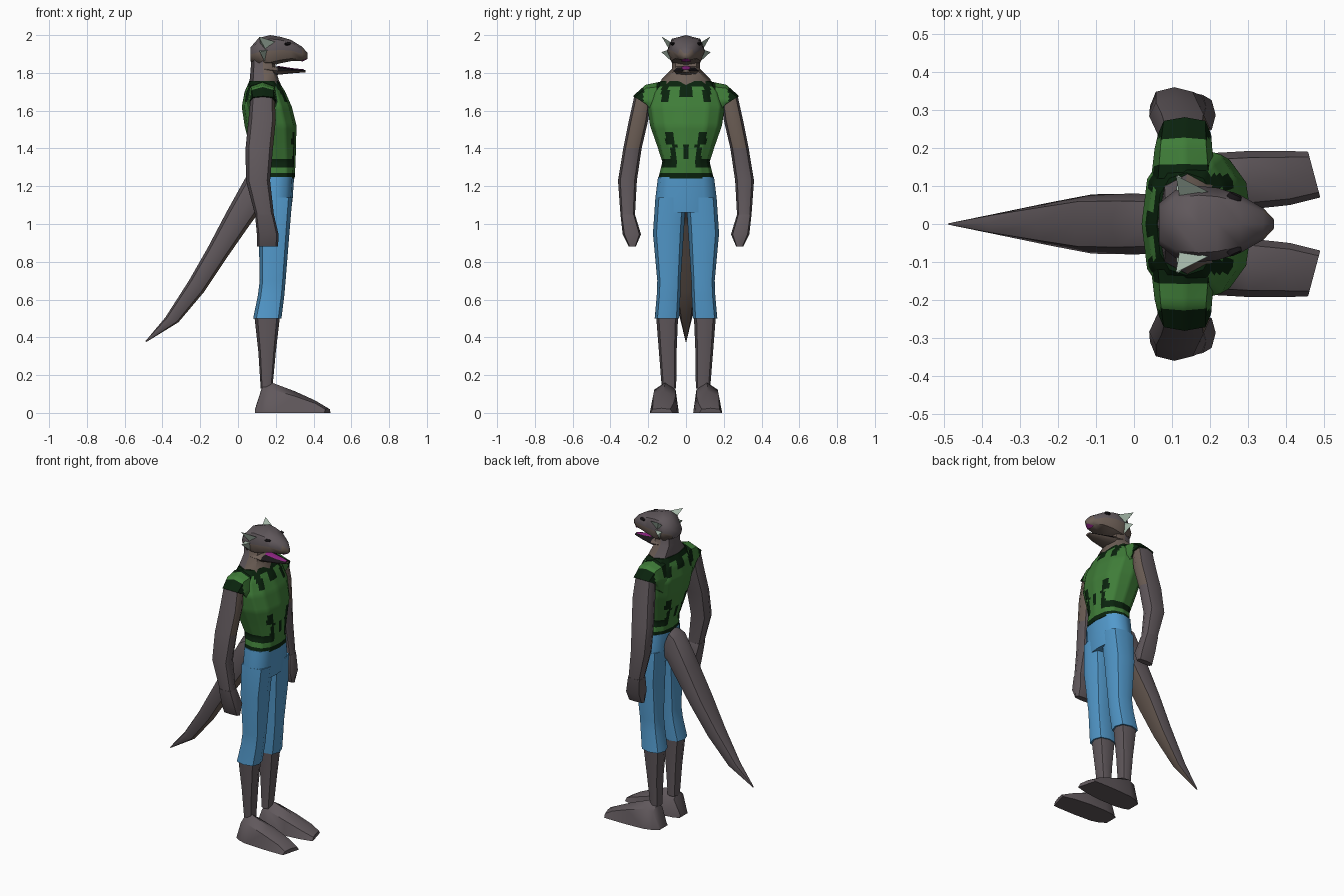
import bpy, bmesh, math
from mathutils import Vector

if "Cube" in bpy.data.objects:
    bpy.data.objects.remove(bpy.data.objects["Cube"])


def material(name, rgb):
    m = bpy.data.materials.new(name)
    m.diffuse_color = (*rgb, 1)
    m.use_nodes = True
    m.node_tree.nodes["Principled BSDF"].inputs["Base Color"].default_value = m.diffuse_color
    return m


GREY = material("grey_hide", (0.118, 0.098, 0.107))
BROWN = material("brown_hide", (0.15, 0.112, 0.092))
GREEN = material("shirt_green", (0.05, 0.205, 0.04))
DARK = material("dark_green", (0.003, 0.016, 0.004))
BLUE = material("denim_blue", (0.085, 0.32, 0.60))
PALE = material("pale_fin", (0.36, 0.46, 0.38))
PINK = material("mouth_magenta", (0.30, 0.02, 0.25))
BLACK = material("eye_black", (0.01, 0.008, 0.01))


def finish(name, bm, mats, rule=None, mirror=False):
    bmesh.ops.recalc_face_normals(bm, faces=bm.faces)
    bm.normal_update()
    if rule:
        for f in bm.faces:
            f.material_index = int(rule(f.calc_center_median(), f.normal))
    me = bpy.data.meshes.new(name)
    bm.to_mesh(me)
    bm.free()
    for m in mats:
        me.materials.append(m)
    ob = bpy.data.objects.new(name, me)
    bpy.context.collection.objects.link(ob)
    bpy.ops.object.select_all(action='DESELECT')
    ob.select_set(True)
    bpy.context.view_layer.objects.active = ob
    bpy.ops.object.shade_smooth_by_angle(angle=math.radians(50))
    if mirror:
        mod = ob.modifiers.new("mirror", 'MIRROR')
        mod.use_axis = (False, True, False)
        mod.use_clip = False
        mod.use_mirror_merge = False
    return ob


def loft(name, rings, mats, n=8, p=0.8, cuts=0, floor=False, rule=None, mirror=False):
    """Skin a chain of (centre, half axis u, half axis v) rings."""
    bm = bmesh.new()
    rows = []
    for c, u, v in rings:
        row = []
        for i in range(n):
            a = 2 * math.pi * i / n
            cu, sv = (math.copysign(abs(t) ** p, t) if abs(t) > 1e-6 else 0
                      for t in (math.cos(a), math.sin(a)))
            q = Vector(c) + Vector(u) * cu + Vector(v) * sv
            if floor:
                q.z = max(q.z, 0)
            row.append(bm.verts.new(q))
        rows.append(row)
    for a, b in zip(rows, rows[1:]):
        for i in range(n):
            j = (i + 1) % n
            bm.faces.new((a[i], a[j], b[j], b[i]))
    bm.faces.new(rows[0])
    bm.faces.new(rows[-1])
    if cuts:
        bmesh.ops.subdivide_edges(bm, edges=bm.edges[:], cuts=cuts, use_grid_fill=True)
    return finish(name, bm, mats, rule, mirror)


def level(z, x0, x1, y0, y1):
    """Horizontal ring from its extents."""
    return (((x0 + x1) / 2, (y0 + y1) / 2, z), ((x1 - x0) / 2, 0, 0), (0, (y1 - y0) / 2, 0))


def slice_x(x, z0, z1, y0, y1):
    """Upright ring facing along x."""
    return ((x, (y0 + y1) / 2, (z0 + z1) / 2), (0, (y1 - y0) / 2, 0), (0, 0, (z1 - z0) / 2))


# shirt body with dark hem, collar and streaks
def shirt_rule(c, n):
    y, z = abs(c.y), c.z
    return (z < 1.265
            or (1.30 < z < 1.35 and y > 0.05)
            or (1.35 < z < 1.42 and (0.05 < y < 0.08 or y < 0.014))
            or (1.42 < z < 1.485 and 0.06 < y < 0.11)
            or (z > 1.64 and 0.09 < y < 0.13)
            or z > 1.725
            or (z > 1.68 and y < 0.03))


torso = [(1.24, .10, .30, .147), (1.33, .085, .305, .125), (1.42, .06, .307, .155),
         (1.52, .035, .31, .19), (1.62, .02, .285, .205), (1.70, .035, .25, .18),
         (1.757, .06, .215, .135)]
loft("shirt", [level(z, a, b, -h, h) for z, a, b, h in torso], [GREEN, DARK],
     n=12, p=0.8, cuts=5, rule=shirt_rule)

# short sleeves with dark cuffs
loft("sleeve", [((.13, .12, 1.632), (.085, 0, 0), (0, 0, .124)),
                ((.13, .197, 1.653), (.076, 0, 0), (0, .017, .084)),
                ((.133, .236, 1.65), (.07, 0, 0), (0, .045, .027))],
     [GREEN, DARK], p=0.7, cuts=4, mirror=True,
     rule=lambda c, n: c.y > 0.225 or (c.y < 0.15 and c.z > 1.66))

# arms and fists
loft("arm", [((.13, .232, 1.655), (.065, 0, 0), (0, .041, .025)),
             level(1.55, .055, .20, .20, .302), level(1.40, .04, .185, .235, .332),
             level(1.23, .042, .17, .26, .36), level(1.05, .09, .19, .27, .347)],
     [GREY, BROWN], mirror=True,
     rule=lambda c, n: n.x > 0.3 and c.z > 1.45)
loft("hand", [level(1.05, .09, .19, .27, .347), level(.945, .10, .215, .238, .335),
              level(.882, .10, .212, .265, .303)], [GREY], p=0.6, mirror=True)

# trousers
loft("trouser_seat", [level(1.25, .10, .297, -.148, .148), level(1.14, .10, .29, -.162, .162),
                      level(1.06, .11, .28, -.163, .163)], [BLUE], n=12, p=0.75)
loft("trouser_leg", [level(1.14, .105, .288, .0, .162), level(.95, .11, .272, .012, .175),
                     level(.70, .115, .252, .028, .152), level(.62, .105, .245, .03, .155),
                     level(.50, .08, .23, .036, .166)], [BLUE], p=0.75, mirror=True)

# shins and feet
loft("shin", [level(.51, .087, .222, .042, .158), level(.32, .108, .20, .05, .143),
              level(.13, .12, .182, .052, .128)], [GREY], mirror=True)
foot = [(.09, .02, .06, .145), (.13, .145, .045, .17), (.18, .16, .038, .185),
        (.30, .115, .038, .192), (.41, .065, .05, .192)]
loft("foot", [slice_x(x, -h, h, a, b) for x, h, a, b in foot]
     + [((.474, .13, 0), (-.016, .06, 0), (0, 0, .025))],
     [GREY], p=0.75, floor=True, mirror=True)

# tail with brown underside, from upper and lower edge points
tail = [(.08, 1.27, .15, 1.06, .07), (.04, 1.245, .11, 1.06, .078), (-.06, 1.065, .055, .985, .08),
        (-.16, .875, -.06, .82, .078), (-.26, .70, -.18, .64, .057),
        (-.385, .505, -.315, .48, .03), (-.49, .38, -.484, .376, .002)]
loft("tail", [(((a + c) / 2, 0, (b + d) / 2), (0, h, 0), ((a - c) / 2, 0, (b - d) / 2))
              for a, b, c, d, h in tail], [GREY, BROWN],
     rule=lambda c, n: n.x * .85 - n.z * .55 > 0.5)

# neck
loft("neck", [level(1.72, .06, .235, -.14, .14), level(1.765, .062, .215, -.13, .13),
              level(1.82, .067, .2, -.075, .075), level(1.90, .072, .19, -.075, .075)],
     [GREY, BROWN], rule=lambda c, n: n.x > -0.3)

# skull and upper snout
head = [(.066, 1.86, 1.935, .055), (.11, 1.835, 1.985, .09), (.17, 1.835, 2.0, .10),
        (.22, 1.85, 1.992, .095), (.28, 1.862, 1.975, .076), (.34, 1.862, 1.938, .042),
        (.368, 1.875, 1.905, .012)]
loft("head", [slice_x(x, a, b, -h, h) for x, a, b, h in head], [GREY, BROWN],
     rule=lambda c, n: c.z < 1.915 and c.x > 0.2 or n.z < -0.3)

# lower jaw and tongue
jaw = [(.14, 1.79, 1.85, .075), (.21, 1.79, 1.832, .067), (.29, 1.798, 1.82, .046),
       (.357, 1.803, 1.816, .018)]
loft("lower_jaw", [slice_x(x, a, b, -h, h) for x, a, b, h in jaw], [BROWN, BLACK],
     rule=lambda c, n: n.z > 0.7 and c.x > 0.2)
loft("tongue", [slice_x(.21, 1.83, 1.837, -.025, .025), slice_x(.29, 1.818, 1.825, -.02, .02),
                slice_x(.35, 1.813, 1.819, -.01, .01)], [PINK], n=4)
loft("upper_lip", [slice_x(.335, 1.858, 1.866, -.03, .03), slice_x(.364, 1.871, 1.878, -.01, .01)],
     [PINK], n=4)


# pointed fins at the sides of the head
def spike(name, pts, mats):
    bm = bmesh.new()
    v = [bm.verts.new(q) for q in pts]
    for tri in ((0, 1, 2), (0, 1, 3), (1, 2, 3), (2, 0, 3)):
        bm.faces.new([v[i] for i in tri])
    finish(name, bm, mats, mirror=True)


spike("upper_fin", [(.12, .07, 1.95), (.195, .085, 1.965), (.145, .09, 1.925), (.11, .128, 1.992)], [PALE])
spike("lower_fin", [(.11, .07, 1.92), (.17, .085, 1.925), (.14, .075, 1.86), (.115, .13, 1.91)], [PALE])

# eyes
loft("eye", [((.262, .066, 1.953), (.018, -.008, 0), (0, -.004, .008)),
             ((.268, .078, 1.957), (.016, -.007, 0), (0, -.003, .006))], [BLACK], n=6, mirror=True)
